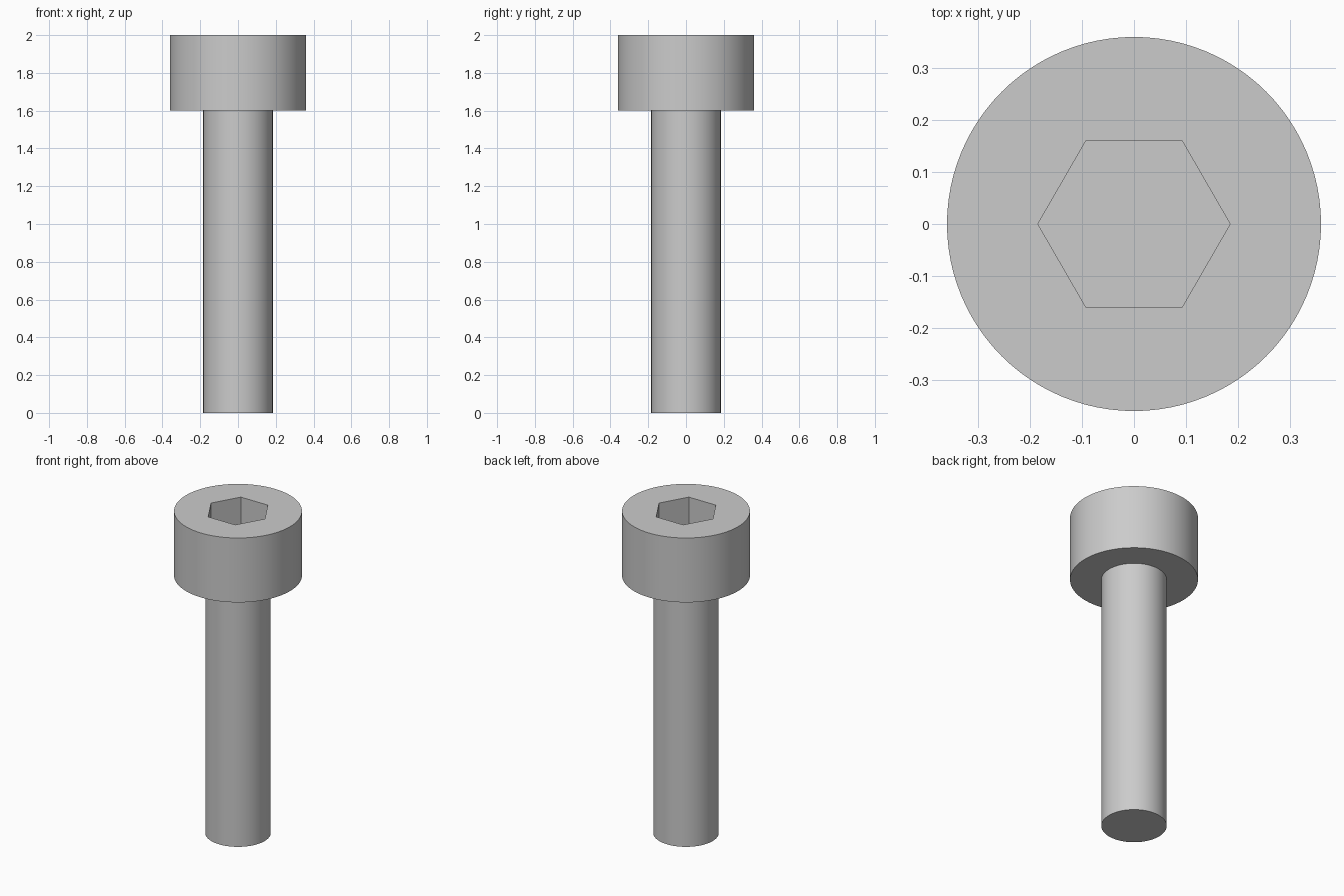
import bpy, bmesh
from math import tau, cos, sin, radians

if "Cube" in bpy.data.objects:
    bpy.data.objects.remove(bpy.data.objects["Cube"], do_unlink=True)

SEGMENTS = 96
HEAD_RADIUS, SHANK_RADIUS = 0.36, 0.184
HEAD_BASE, TOP = 1.6, 2.0
SOCKET_RADIUS, SOCKET_DEPTH = 0.185, 0.2

steel = bpy.data.materials.new("grey_steel")
steel.use_nodes = True
colour = (0.6, 0.6, 0.6, 1)
steel.diffuse_color = colour
steel.node_tree.nodes["Principled BSDF"].inputs["Base Color"].default_value = colour


def ring(bm, radius, z, sides):
    """Circle of vertices, first corner on +x."""
    return [bm.verts.new((radius * cos(tau * i / sides), radius * sin(tau * i / sides), z))
            for i in range(sides)]


def solid(name, profile, sides):
    """Capped solid lofted through (radius, height) rings from bottom to top."""
    bm = bmesh.new()
    rings = [ring(bm, r, z, sides) for r, z in profile]
    bm.faces.new(rings[0][::-1])
    bm.faces.new(rings[-1])
    for low, high in zip(rings, rings[1:]):
        for i in range(sides):
            j = (i + 1) % sides
            bm.faces.new((low[i], low[j], high[j], high[i]))
    mesh = bpy.data.meshes.new(name)
    bm.to_mesh(mesh)
    bm.free()
    mesh.materials.append(steel)
    obj = bpy.data.objects.new(name, mesh)
    bpy.context.collection.objects.link(obj)
    return obj


# Shank and cylindrical head as one stepped body
bolt = solid("socket_head_bolt", [(SHANK_RADIUS, 0), (SHANK_RADIUS, HEAD_BASE),
                                  (HEAD_RADIUS, HEAD_BASE), (HEAD_RADIUS, TOP)], SEGMENTS)

# Hexagonal drive socket cut into the head
cutter = solid("hex_socket_cutter", [(SOCKET_RADIUS, TOP - SOCKET_DEPTH),
                                     (SOCKET_RADIUS, TOP + 0.1)], 6)
cutter.hide_render = True
cut = bolt.modifiers.new("hex_socket", 'BOOLEAN')
cut.operation = 'DIFFERENCE'
cut.solver = 'EXACT'
cut.object = cutter

bpy.ops.object.select_all(action='DESELECT')
bpy.context.view_layer.objects.active = bolt
bolt.select_set(True)
bpy.ops.object.modifier_apply(modifier=cut.name)
bpy.data.objects.remove(cutter, do_unlink=True)

# Smooth round walls, crisp rims and socket corners
bpy.ops.object.shade_smooth_by_angle(angle=radians(30))
